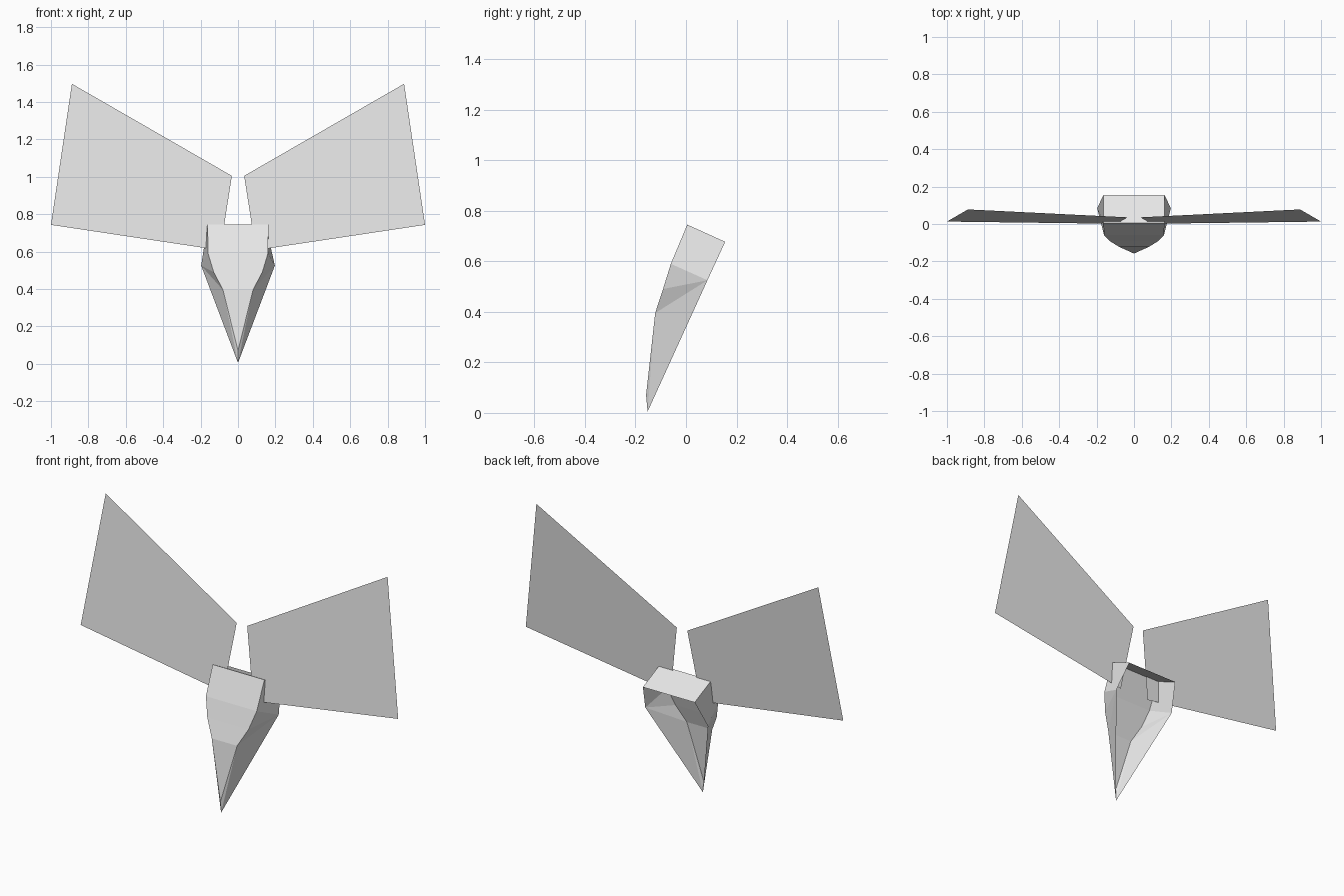
import bpy
import bmesh

if "Cube" in bpy.data.objects:
    bpy.data.objects.remove(bpy.data.objects["Cube"])

grey = bpy.data.materials.new("light grey")
grey.diffuse_color = (0.8, 0.8, 0.8, 1)
grey.use_nodes = True
grey.node_tree.nodes["Principled BSDF"].inputs["Base Color"].default_value = grey.diffuse_color


def finish(name, bm):
    me = bpy.data.meshes.new(name)
    bm.to_mesh(me)
    bm.free()
    me.materials.append(grey)
    ob = bpy.data.objects.new(name, me)
    bpy.context.collection.objects.link(ob)
    return ob


# Body: open-backed tapered shell, front rim and rear rim per side
front = [(0.163, 0.005, 0.745), (0.160, -0.06, 0.59), (0.13, -0.091, 0.49),
         (0.08, -0.122, 0.395), (0, -0.158, 0.07)]
rear = [(0.163, 0.155, 0.677), (0.197, 0.085, 0.525), (0, -0.152, 0.005)]

bm = bmesh.new()


def side_verts(points, s):
    return [bm.verts.new((s * x, y, z)) for x, y, z in points]


rims = {}
for s in (1, -1):
    f, r = side_verts(front, s), side_verts(rear, s)
    rims[s] = (f, r)
    # side wall: upper panel, then a fan down to the tip
    for loop in ([f[0], f[1], r[1], r[0]], [f[1], f[2], r[1]],
                 [f[2], f[3], r[1]], [f[3], r[2], r[1]], [f[3], f[4], r[2]]):
        bm.faces.new(loop if s < 0 else loop[::-1])

(fr, rr), (fl, rl) = rims[1], rims[-1]
# front plate strips
for i in range(3):
    bm.faces.new([fl[i], fl[i + 1], fr[i + 1], fr[i]])
bm.faces.new([fl[3], fr[4], fr[3]])
# top cap
bm.faces.new([fl[0], fr[0], rr[0], rl[0]])
bmesh.ops.remove_doubles(bm, verts=bm.verts, dist=0.0005)
bmesh.ops.recalc_face_normals(bm, faces=bm.faces)
bm.faces.ensure_lookup_table()
# the cap must point upward
cap = max(bm.faces, key=lambda f: f.calc_center_median().z)
if cap.normal.z < 0:
    bmesh.ops.reverse_faces(bm, faces=bm.faces)
finish("body", bm)

# Wings: flat single sheets leaning slightly back
outline = [(0.095, 0.607), (1.0, 0.743), (0.888, 1.497), (0.033, 1.005)]
for s, name in ((1, "right_wing"), (-1, "left_wing")):
    bm = bmesh.new()
    vs = [bm.verts.new((s * x, 0.013 + (z - 0.743) * 0.086, z)) for x, z in outline]
    bm.faces.new(vs if s > 0 else vs[::-1])
    finish(name, bm)
